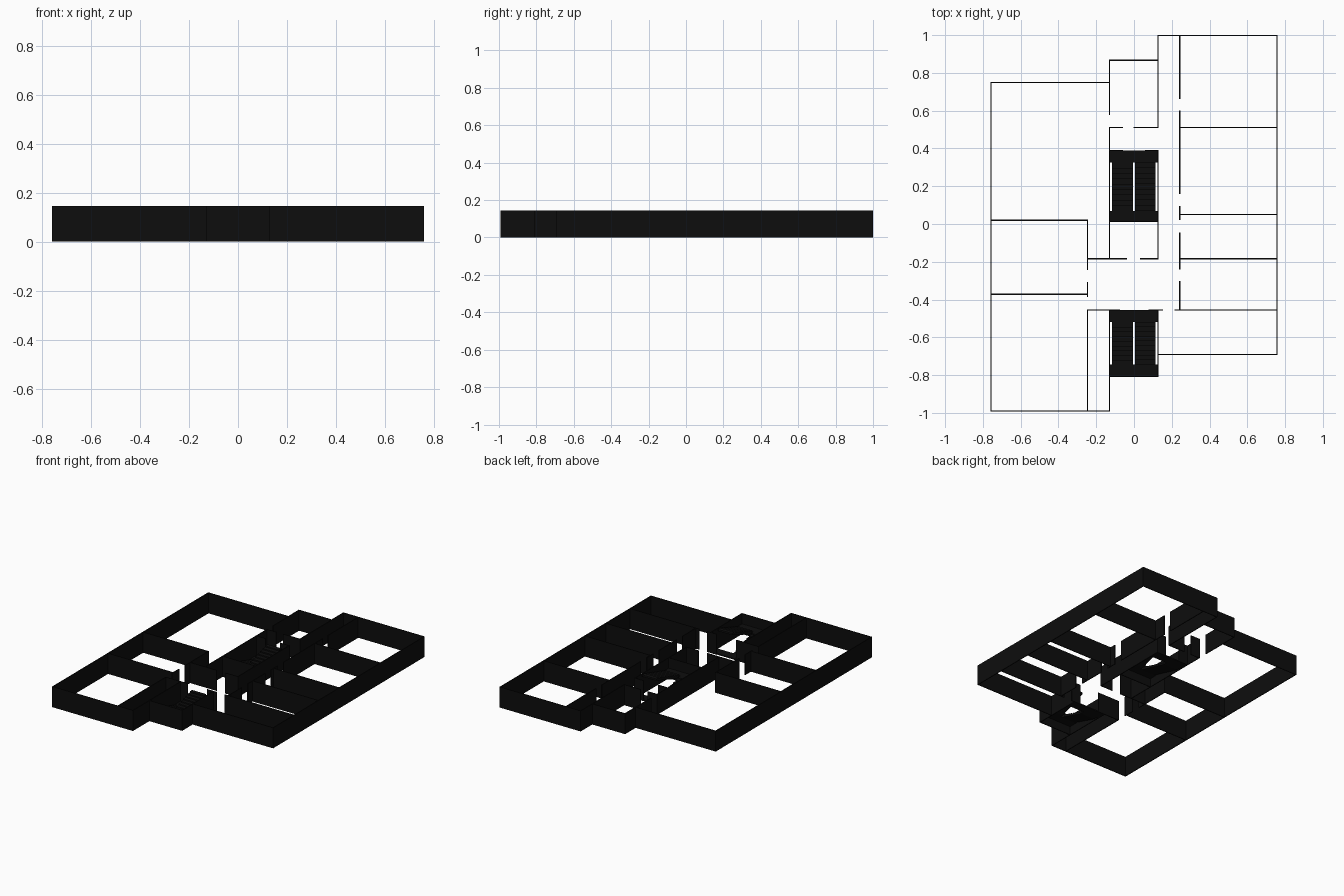
import bpy, bmesh

cube = bpy.data.objects.get("Cube")
if cube:
    bpy.data.objects.remove(cube, do_unlink=True)

H = 0.145   # storey height
T = 0.006   # wall thickness

black = bpy.data.materials.new("near black")
black.use_nodes = True
colour = (0.004, 0.004, 0.004, 1)
black.diffuse_color = colour
black.node_tree.nodes["Principled BSDF"].inputs["Base Color"].default_value = colour


def add_box(bm, x0, x1, y0, y1, z0, z1):
    res = bmesh.ops.create_cube(bm, size=1)
    for v in res["verts"]:
        v.co = (x1 if v.co.x > 0 else x0, y1 if v.co.y > 0 else y0, z1 if v.co.z > 0 else z0)


def finish(name, bm):
    bmesh.ops.recalc_face_normals(bm, faces=bm.faces)
    mesh = bpy.data.meshes.new(name)
    bm.to_mesh(mesh)
    bm.free()
    mesh.materials.append(black)
    obj = bpy.data.objects.new(name, mesh)
    bpy.context.collection.objects.link(obj)


def walls(name, along_x=(), along_y=()):
    """along_x: (y, x start, x end); along_y: (x, y start, y end)"""
    bm, h = bmesh.new(), T / 2
    for y, a, b in along_x:
        add_box(bm, a - h, b + h, y - h, y + h, 0, H)
    for x, a, b in along_y:
        add_box(bm, x - h, x + h, a - h, b + h, 0, H)
    finish(name, bm)


# Key wall lines
W, L, R = 0.757, -0.13, 0.127
IL, IR = -0.247, 0.242
BACK, FRONT, HALL, LOBBY = 0.997, -0.99, -0.456, -0.184

walls("outer_walls",
      along_x=[(BACK, R, W), (0.75, -W, L), (0.867, L, R), (FRONT, -W, L), (-0.69, R, W)],
      along_y=[(-W, FRONT, 0.75), (W, -0.69, BACK), (R, 0.51, BACK), (L, FRONT, HALL)])

walls("left_room_walls",
      along_x=[(0.02, -W, IL), (-0.372, -W, IL), (HALL, IL, -0.078)],
      along_y=[(IL, -0.24, 0.02), (IL, -0.383, -0.31), (IL, FRONT, HALL)])

walls("right_room_walls",
      along_x=[(0.51, IR, W), (0.05, IR, W), (LOBBY, IR, W), (HALL, 0.217, W)],
      along_y=[(IR, 0.664, BACK), (IR, 0.162, 0.597), (IR, 0.023, 0.092),
               (IR, -0.237, -0.047), (IR, HALL, -0.306)])

walls("core_walls",
      along_x=[(0.51, L, -0.062), (0.51, 0.0, R), (0.39, L, -0.06), (0.39, 0.06, R),
               (0.013, L, R), (LOBBY, IL, -0.04), (LOBBY, 0.034, R)],
      along_y=[(L, 0.58, 0.867), (L, LOBBY, 0.51), (R, LOBBY, 0.39)])

walls("front_stairwell_walls",
      along_x=[(HALL, 0.08, 0.15), (-0.807, L, R)],
      along_y=[(R, -0.807, HALL)])


def flight(bm, x0, x1, y0, y1, z0, z1, steps=9, slab=0.012):
    """Sawtooth profile with a sloping underside, extruded across the flight"""
    dy, dz = (y1 - y0) / steps, (z1 - z0) / steps
    pts = []
    for i in range(steps):
        pts += [(y0 + i * dy, z0 + i * dz), (y0 + i * dy, z0 + (i + 1) * dz)]
    pts += [(y1, z1), (y1, max(z1 - slab, 0)), (y0 + dy, max(z0 - slab, 0)), (y0, max(z0 - slab, 0))]
    if z0 == 0:
        pts.pop()
    face = bm.faces.new([bm.verts.new((x0, y, z)) for y, z in pts])
    ext = bmesh.ops.extrude_face_region(bm, geom=[face])["geom"]
    for v in ext:
        if isinstance(v, bmesh.types.BMVert):
            v.co.x = x1


def staircase(name, back, front, top_y, low_y):
    bm, mid = bmesh.new(), H / 2
    add_box(bm, L, R, top_y, back, 0, 0.008)               # floor landing
    add_box(bm, L, R, front, low_y, mid - 0.012, mid)      # half landing
    flight(bm, -0.117, -0.005, top_y, low_y, 0, mid)
    flight(bm, 0.005, 0.115, low_y, top_y, mid, H)
    finish(name, bm)


staircase("back_stairs", 0.39, 0.013, 0.325, 0.07)
staircase("front_stairs", HALL, -0.807, -0.52, -0.745)
